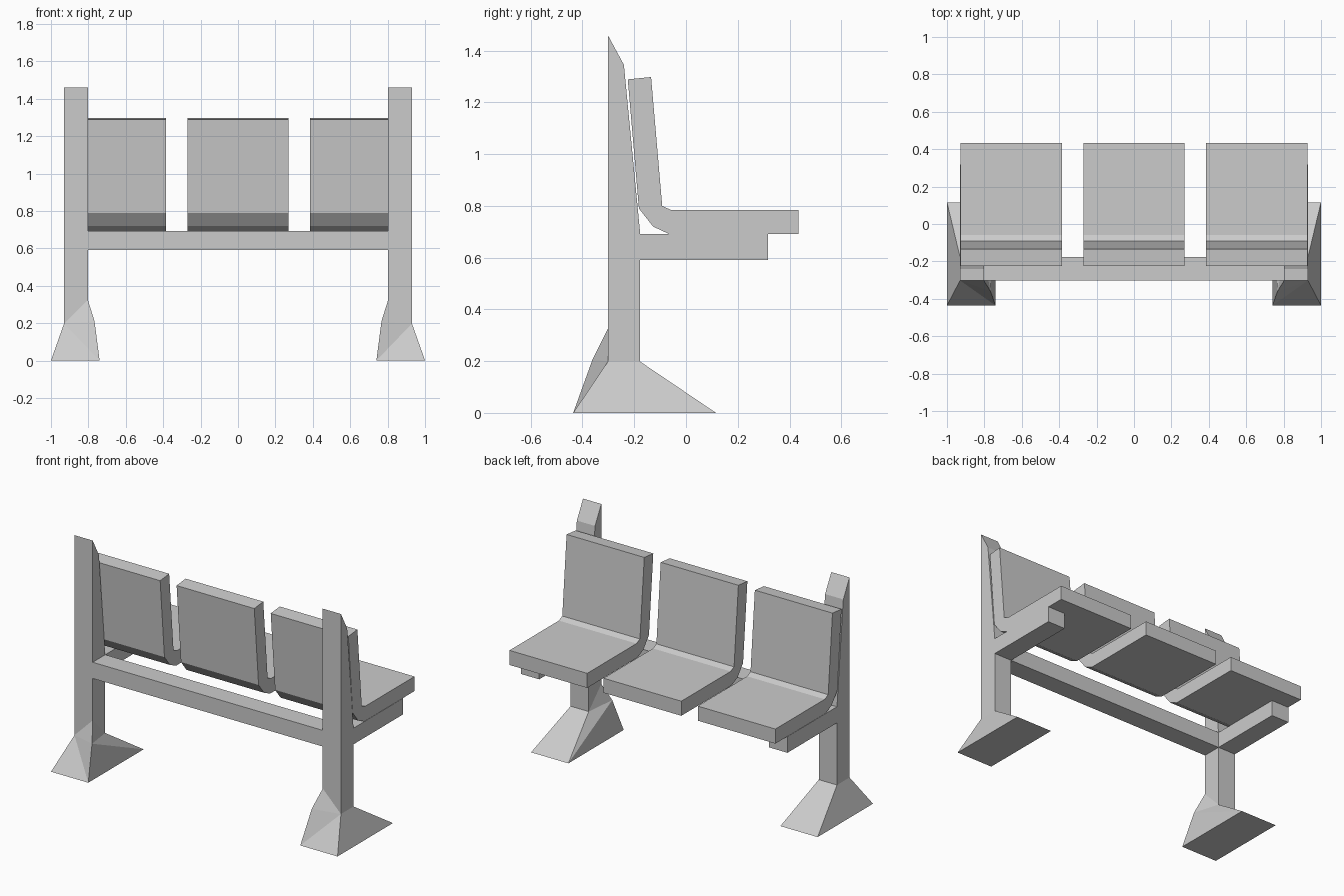
import bpy, bmesh

if "Cube" in bpy.data.objects:
    bpy.data.objects.remove(bpy.data.objects["Cube"])


def make_object(name, bm):
    bmesh.ops.recalc_face_normals(bm, faces=bm.faces)
    mesh = bpy.data.meshes.new(name)
    bm.to_mesh(mesh)
    bm.free()
    obj = bpy.data.objects.new(name, mesh)
    bpy.context.collection.objects.link(obj)
    return obj


def prism(name, profile, x0, x1, caps=True):
    """Extrude a (y, z) profile along x."""
    bm = bmesh.new()
    a = [bm.verts.new((x0, y, z)) for y, z in profile]
    b = [bm.verts.new((x1, y, z)) for y, z in profile]
    n = len(profile)
    for i in range(n):
        j = (i + 1) % n
        bm.faces.new((a[i], a[j], b[j], b[i]))
    if caps:
        bm.faces.new(a)
        bm.faces.new(b)
    return make_object(name, bm)


# Post with seat arm: the inner and outer outlines differ only at the rear foot corner
BACK, FRONT, IN, OUT = -0.302, -0.177, 0.803, 0.93
outline = [(BACK, 1.46), (-0.24, 1.345), (-0.177, 0.692), (0.317, 0.692),
           (0.317, 0.59), (FRONT, 0.59), (FRONT, 0.198)]
bm = bmesh.new()
outer = [bm.verts.new((OUT, y, z)) for y, z in outline + [(BACK, 0.198)]]
inner = [bm.verts.new((IN, y, z)) for y, z in outline + [(BACK, 0.325)]]
for i in range(8):
    if i != 6:  # open underside, closed by the foot
        j = (i + 1) % 8
        bm.faces.new((outer[i], outer[j], inner[j], inner[i]))
bm.faces.new(outer)
bm.faces.new(inner)

# Flared foot joined to the post
A, B, C, D = outer[7], outer[6], inner[6], inner[7]
E, F, G, H, I = [bm.verts.new(p) for p in (
    (0.767, -0.36, 0.21), (1.0, -0.436, 0), (1.0, 0.116, 0),
    (0.74, 0.116, 0), (0.74, -0.436, 0))]
for face in ((A, B, G, F), (B, C, H, G), (C, D, E), (C, E, H), (E, I, H),
             (A, F, I), (A, I, E), (A, E, D), (F, G, H, I)):
    bm.faces.new(face)
post = make_object("side_post", bm)
mirror = post.modifiers.new("mirror", 'MIRROR')
mirror.use_axis[0] = True

# Cross beam between the posts
prism("cross_beam", [(BACK, 0.59), (FRONT, 0.59), (FRONT, 0.692), (BACK, 0.692)],
      -IN, IN, caps=False)

# Three bent seat shells
seat = [(-0.225, 1.289), (-0.135, 1.298), (-0.092, 0.80), (-0.058, 0.784),
        (0.434, 0.784), (0.434, 0.692), (-0.067, 0.692), (-0.127, 0.72),
        (-0.182, 0.79)]
for label, cx in (("left", -0.657), ("middle", 0), ("right", 0.657)):
    prism("seat_" + label, seat, cx - 0.271, cx + 0.271)
